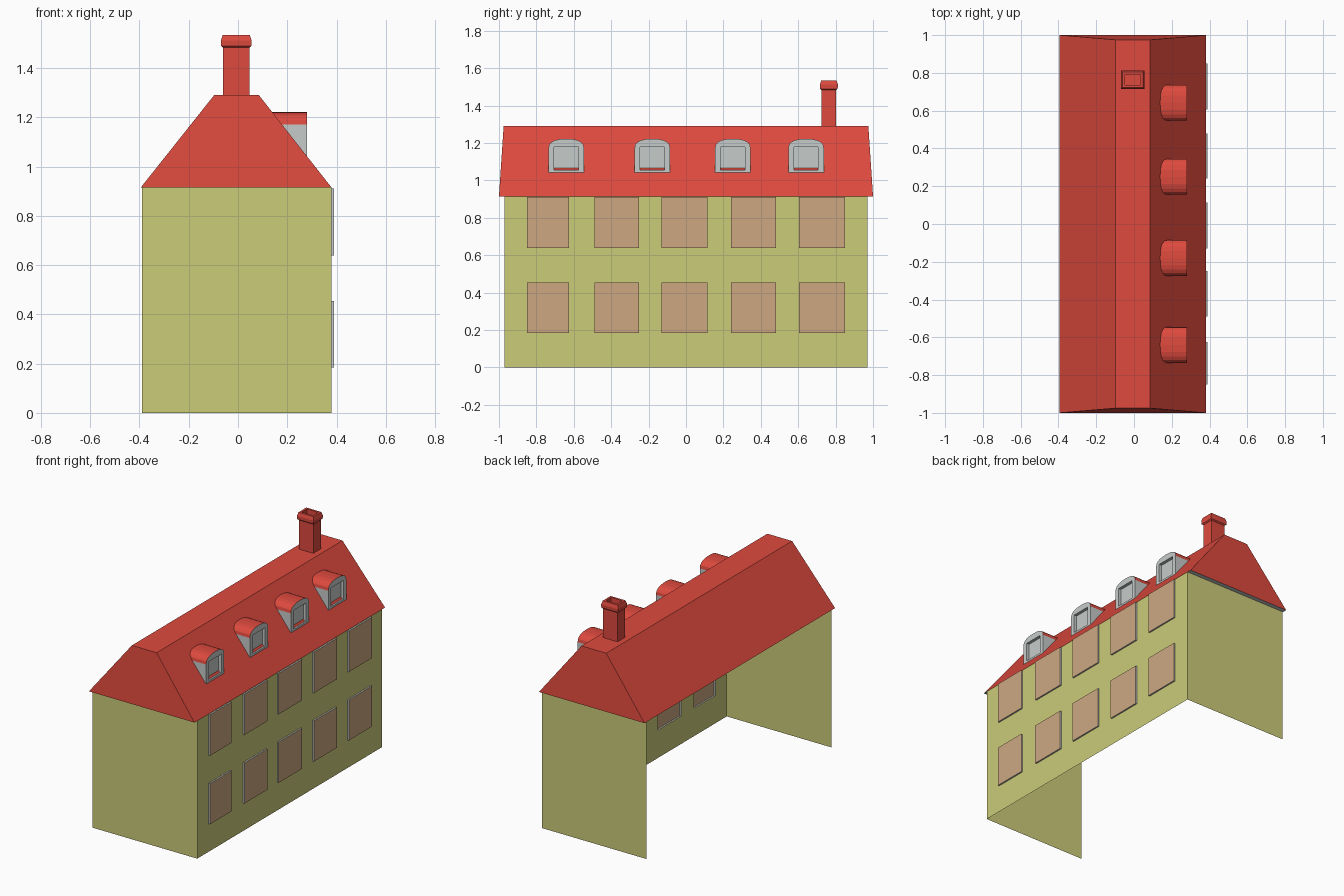
import bpy, math

if "Cube" in bpy.data.objects:
    bpy.data.objects.remove(bpy.data.objects["Cube"])


def srgb(r, g, b):
    return tuple((c / 255 / 12.92 if c < 10 else ((c / 255 + 0.055) / 1.055) ** 2.4)
                 for c in (r, g, b)) + (1.0,)


def material(name, *rgb):
    m = bpy.data.materials.new(name)
    m.diffuse_color = srgb(*rgb)
    m.use_nodes = True
    m.node_tree.nodes["Principled BSDF"].inputs["Base Color"].default_value = m.diffuse_color
    return m


WALL = material("yellow plaster", 204, 204, 122)
ROOF = material("red tile", 222, 74, 62)
PANE = material("tan pane", 205, 168, 130)
GREY = material("light grey", 198, 203, 202)


def build(name, verts, faces, mats, idx=None):
    me = bpy.data.meshes.new(name)
    me.from_pydata(verts, [], faces)
    for m in mats:
        me.materials.append(m)
    if idx:
        me.polygons.foreach_set("material_index", idx)
    me.update()
    ob = bpy.data.objects.new(name, me)
    bpy.context.collection.objects.link(ob)
    return ob


def ring(x0, x1, y0, y1, z):
    return [(x0, y0, z), (x1, y0, z), (x1, y1, z), (x0, y1, z)]


def loft(rings, n):
    return [(r * n + i, r * n + (i + 1) % n, (r + 1) * n + (i + 1) % n, (r + 1) * n + i)
            for r in range(rings - 1) for i in range(n)]


XL, XR, YW, ZE = -0.39, 0.38, 0.97, 0.915
WIN_Y = [(-0.85, -0.625), (-0.49, -0.25), (-0.13, 0.115), (0.24, 0.48), (0.605, 0.85)]
WIN_Z = [(0.185, 0.455), (0.64, 0.912)]

# Gable walls (the left side of the house is open)
build("front_wall", [(XL, -YW, 0), (XR, -YW, 0), (XR, -YW, ZE), (XL, -YW, ZE)],
      [(0, 1, 2, 3)], [WALL])
build("back_wall", [(XL, YW, 0), (XR, YW, 0), (XR, YW, ZE), (XL, YW, ZE)],
      [(3, 2, 1, 0)], [WALL])

# Right wall as a grid with window openings left out
ys = [-YW] + [y for w in WIN_Y for y in w] + [YW]
zs = [0] + [z for w in WIN_Z for z in w] + [ZE]
nz = len(zs)
verts = [(XR, y, z) for y in ys for z in zs]
faces = [(i * nz + j, (i + 1) * nz + j, (i + 1) * nz + j + 1, i * nz + j + 1)
         for i in range(len(ys) - 1) for j in range(nz - 1) if not (i % 2 and j % 2)]
build("right_wall", verts, faces, [WALL])

# Windows: shallow boxes standing out of the openings, open to the inside
for r, (z0, z1) in enumerate(WIN_Z):
    for c, (y0, y1) in enumerate(WIN_Y):
        v = [(x, y, z) for x in (XR, 0.39)
             for y, z in ((y0, z0), (y1, z0), (y1, z1), (y0, z1))]
        build(f"window_{r}_{c}", v, loft(2, 4) + [(4, 5, 6, 7)], [GREY, PANE], [0] * 4 + [1])

# Roof with flat ridge and grey soffit
build("roof", ring(-0.395, XR, -1, 1, ZE) + ring(-0.097, 0.085, -0.975, 0.975, 1.29),
      loft(2, 4) + [(4, 5, 6, 7), (3, 2, 1, 0)], [ROOF, GREY], [0] * 5 + [1])

# Chimney: shaft, bevelled cap and hollow flue
prof = [(0, 1.28), (0, 1.483), (0.008, 1.49), (0.009, 1.512), (0.002, 1.535),
        (-0.012, 1.535), (-0.012, 1.45)]
verts = []
for d, z in prof:
    verts += ring(-0.06 - d, 0.046 + d, 0.725 - d, 0.803 + d, z)
n = len(verts)
build("chimney", verts, loft(len(prof), 4) + [(n - 4, n - 3, n - 2, n - 1)], [ROOF])


# Dormers: arched grey front with recessed window, grey cheeks, red curved top
def roof_x(z):
    return XR - (z - ZE) / (1.29 - ZE) * (XR - 0.085)


def dormer(name, cy):
    w, zb, zs_, h, xf, seg = 0.095, 1.042, 1.172, 0.05, 0.28, 10
    arch = []
    for k in range(seg + 1):
        a = math.pi * k / seg
        c, s = math.cos(a), math.sin(a)
        arch.append((w * math.copysign(abs(c) ** 0.8, c), zs_ + h * max(s, 0) ** 0.8))
    out = [(-w, zb), (w, zb)] + arch
    m = len(out)
    verts = [(xf, cy + y, z) for y, z in out]
    verts += [(roof_x(z) - 0.005, cy + y, z) for y, z in out]
    faces, idx = [], []
    for i in range(1, m):
        j = (i + 1) % m
        faces.append((i, i + m, j + m, j))
        idx.append(1 if 2 <= i < m - 1 else 0)
    # window hole, recessed pane
    hole = [(-0.065, 1.055), (0.065, 1.055), (0.065, 1.18), (-0.065, 1.18)]
    b = len(verts)
    for x in (xf, xf - 0.02):
        verts += [(x, cy + y, z) for y, z in hole]
    top = 2 + seg // 2
    front = [(0, 1, b + 1, b), (1, 2, b + 2, b + 1), (m - 1, 0, b, b + 3),
             tuple(range(2, top + 1)) + (b + 2,),
             tuple(range(top, m)) + (b + 3,), (top, b + 3, b + 2)]
    reveal = [(b + i, b + (i + 1) % 4, b + 4 + (i + 1) % 4, b + 4 + i) for i in range(4)]
    front += reveal + [(b + 4, b + 5, b + 6, b + 7)]
    faces += front
    idx += [0] * len(front)
    build(name, verts, faces, [GREY, ROOF], idx)


for i, cy in enumerate((-0.64, -0.18, 0.25, 0.642)):
    dormer(f"dormer_{i}", cy)
